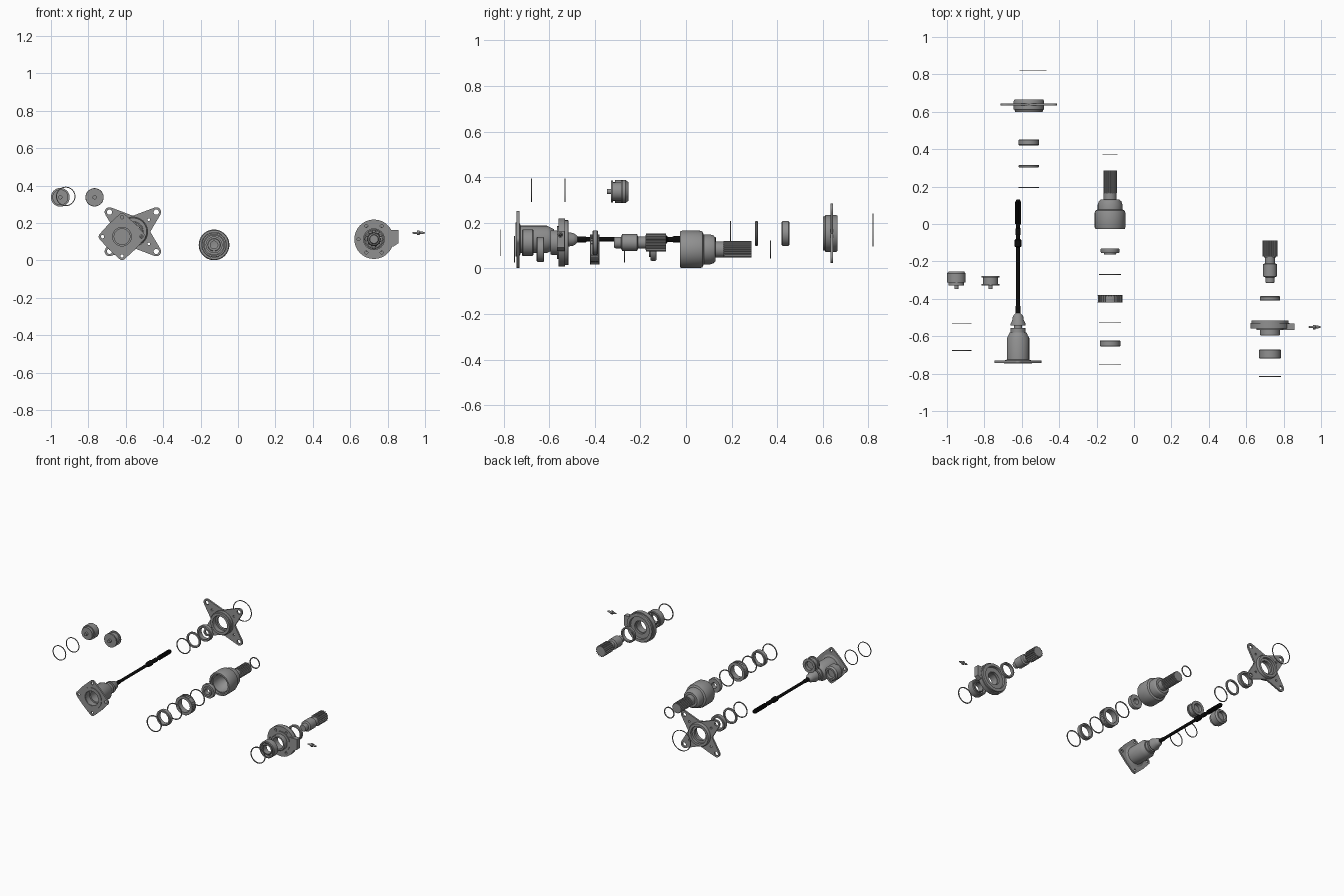
import bpy, bmesh, math
from mathutils import Matrix, Vector

if "Cube" in bpy.data.objects:
    bpy.data.objects.remove(bpy.data.objects["Cube"])

def material(name, v):
    m = bpy.data.materials.new(name)
    m.diffuse_color = (v, v, v, 1)
    m.use_nodes = True
    m.node_tree.nodes["Principled BSDF"].inputs["Base Color"].default_value = m.diffuse_color
    return m

GREY = material("steel_grey", 0.28)
BLACK = material("black_steel", 0.004)

def finish(name, bm, mat, loc=(0, 0, 0)):
    bmesh.ops.remove_doubles(bm, verts=bm.verts, dist=1e-5)
    bmesh.ops.recalc_face_normals(bm, faces=bm.faces)
    me = bpy.data.meshes.new(name)
    bm.to_mesh(me)
    bm.free()
    me.materials.append(mat)
    ob = bpy.data.objects.new(name, me)
    ob.location = loc
    bpy.context.collection.objects.link(ob)
    return ob

def lathe(name, cx, cz, pts, mat=GREY, n=48):
    """Turn (y, radius) points round a y axis; loops that start off the axis are closed rings."""
    bm = bmesh.new()
    rows = [[bm.verts.new((r * math.cos(2 * math.pi * i / n), y, r * math.sin(2 * math.pi * i / n)))
             for i in range(n)] for y, r in pts]
    pairs = list(zip(rows, rows[1:]))
    if pts[0][1] > 0:
        pairs.append((rows[-1], rows[0]))
    for a, b in pairs:
        for i in range(n):
            j = (i + 1) % n
            bm.faces.new((a[i], a[j], b[j], b[i]))
    bmesh.ops.dissolve_degenerate(bm, dist=1e-6, edges=bm.edges)
    return finish(name, bm, mat, (cx, 0, cz))

def ring(name, cx, cz, y0, y1, ro, ri):
    c = min(0.004, (y1 - y0) / 4)
    return lathe(name, cx, cz, [(y0, ri), (y0, ro - c), (y0 + c, ro), (y1 - c, ro), (y1, ro - c), (y1, ri)])

def thin_ring(name, cx, cz, y, r, w=0.007):
    return lathe(name, cx, cz, [(y - .002, r - w), (y - .002, r), (y + .002, r), (y + .002, r - w)])

def spline(name, cx, cz, y0, y1, r, depth, teeth, mat=GREY):
    """Toothed rod along y."""
    bm = bmesh.new()
    vs = []
    for i in range(teeth * 4):
        a = 2 * math.pi * i / (teeth * 4)
        q = r if i % 4 < 2 else r - depth
        vs.append(bm.verts.new((q * math.cos(a), y0, q * math.sin(a))))
    f = bm.faces.new(vs)
    new = bmesh.ops.extrude_face_region(bm, geom=[f])["geom"]
    bmesh.ops.translate(bm, vec=(0, y1 - y0, 0), verts=[v for v in new if isinstance(v, bmesh.types.BMVert)])
    bm.faces.ensure_lookup_table()
    if not f.is_valid or len([g for g in bm.faces if len(g.verts) > 4]) < 2:
        bm.faces.new(vs)
    return finish(name, bm, mat, (cx, 0, cz))

def balls(name, cx, cz, y, radius, r, n):
    bm = bmesh.new()
    for i in range(n):
        a = 2 * math.pi * i / n
        m = Matrix.Translation((radius * math.cos(a), y, radius * math.sin(a)))
        bmesh.ops.create_uvsphere(bm, u_segments=12, v_segments=8, radius=r, matrix=m)
    return finish(name, bm, GREY, (cx, 0, cz))

def circle(x, z, r, n=20):
    return [(x + r * math.cos(2 * math.pi * i / n), z + r * math.sin(2 * math.pi * i / n)) for i in range(n)]

def eared_outline(base, ears, ear_r, n=160):
    """Disc with tapering ears, traced as a polar outline."""
    out = []
    for i in range(n):
        u = Vector((math.cos(2 * math.pi * i / n), math.sin(2 * math.pi * i / n)))
        best = base
        for e in ears:
            for k in range(1, 31):
                t = k / 30
                p, q = Vector(e) * t, base + (ear_r - base) * t
                c = p.cross(u)
                if p.dot(u) > 0 and abs(c) < q:
                    best = max(best, p.dot(u) + math.sqrt(q * q - c * c))
        out.append(tuple(u * best))
    return out

def plate(name, cx, cz, y0, y1, loops):
    """Flat plate with holes, standing in the xz plane."""
    cu = bpy.data.curves.new(name, 'CURVE')
    cu.dimensions, cu.fill_mode, cu.extrude = '2D', 'BOTH', (y1 - y0) / 2
    for lp in loops:
        s = cu.splines.new('POLY')
        s.points.add(len(lp) - 1)
        for p, (x, z) in zip(s.points, lp):
            p.co = (x, z, 0, 1)
        s.use_cyclic_u = True
    tmp = bpy.data.objects.new(name + "_tmp", cu)
    bpy.context.collection.objects.link(tmp)
    bpy.context.view_layer.update()
    me = bpy.data.meshes.new_from_object(tmp.evaluated_get(bpy.context.evaluated_depsgraph_get()))
    bpy.data.objects.remove(tmp)
    bm = bmesh.new()
    bm.from_mesh(me)
    bmesh.ops.rotate(bm, verts=bm.verts, matrix=Matrix.Rotation(math.pi / 2, 3, 'X'))
    return finish(name, bm, GREY, (cx, (y0 + y1) / 2, cz))

# --- Axis A: flanged housing with black drive rod
ax, az = -.62, .127
ears = [(.104, 0), (0, .104), (-.104, 0), (0, -.104)]
plate("housing_flange", ax, az, -.743, -.731,
      [eared_outline(.098, ears, .021), circle(0, 0, .05, 48)] + [circle(x, z, .009) for x, z in ears])
lathe("housing_body", ax, az, [
    (-.63, 0), (-.63, .042), (-.70, .042), (-.70, .052), (-.747, .052), (-.747, .075), (-.731, .075),
    (-.725, .06), (-.61, .06), (-.595, .052), (-.58, .045), (-.58, .039), (-.557, .039), (-.557, .022),
    (-.543, .022), (-.543, .04), (-.533, .04), (-.515, .031), (-.495, .028), (-.485, .022), (-.475, .012), (-.475, 0)])
lathe("drive_rod", ax, az, [
    (-.48, 0), (-.48, .013), (-.44, .013), (-.435, .01), (-.125, .01), (-.12, .018), (-.085, .018), (-.08, .011),
    (-.06, .011), (-.055, .014), (-.025, .014), (-.02, .01), (-.01, .01), (-.005, .012), (.125, .012),
    (.132, .008), (.132, 0)], BLACK, 24)
spline("drive_rod_spline", ax, az, .0, .12, .015, .003, 14, BLACK)

# --- Axis B: four-armed flange with its seals
bx, bz = -.562, .153
thin_ring("flange_snap_ring", bx, bz, .195, .055)
ring("flange_washer", bx, bz, .303, .315, .055, .042)
ring("flange_bearing", bx, bz, .42, .453, .055, .04)
arms = [(sx * .125, sz * .105) for sx in (1, -1) for sz in (1, -1)]
plate("arm_flange", bx, bz, .633, .645,
      [eared_outline(.08, arms, .026), circle(0, 0, .05, 48)] + [circle(x, z, .014) for x, z in arms]
      + [circle(x * .68, z * .62, .007) for x, z in arms])
lathe("flange_hub", bx, bz, [
    (.6, .056), (.6, .074), (.61, .076), (.612, .081), (.658, .081), (.665, .077), (.665, .06), (.648, .06),
    (.648, .044), (.632, .044), (.632, .056)])
thin_ring("flange_end_seal", -.54, .168, .82, .073, .005)

# --- Axis C: bell joint with bearings in a row
cx, cz = -.128, .083
lathe("joint_bell", cx, cz, [
    (.075, 0), (.07, .025), (.05, .046), (.02, .057), (-.01, .06), (-.01, .067), (-.027, .067), (-.027, .078),
    (-.018, .082), (.06, .082), (.072, .078), (.078, .066), (.105, .066), (.122, .06), (.13, .05), (.13, .035),
    (.165, .035), (.17, .031), (.285, .031), (.285, 0)])
spline("joint_spline", cx, cz, .165, .287, .036, .004, 24)
thin_ring("joint_end_ring", cx, cz, .37, .04)
lathe("joint_inner_hub", cx, cz, [
    (-.163, .02), (-.163, .032), (-.155, .034), (-.155, .048), (-.15, .05), (-.135, .05), (-.13, .047), (-.13, .02)])
for i, y in enumerate((-.27, -.525, -.752)):
    thin_ring(f"joint_snap_ring_{i + 1}", cx, cz, y, .058)
ring("ball_bearing_race", cx, cz, -.42, -.38, .062, .046)
spline_teeth = 28
for i in range(2):
    ring(f"ball_bearing_lip_{i + 1}", cx, cz, (-.421, -.384)[i], (-.416, -.379)[i], .066, .046)
bm = bmesh.new()
for i in range(spline_teeth):
    m = Matrix.Rotation(2 * math.pi * i / spline_teeth, 4, 'Y') @ Matrix.Translation((.0615, -.4, 0))
    bmesh.ops.create_cube(bm, size=1, matrix=m @ Matrix.Diagonal((.008, .034, .006, 1)))
finish("ball_bearing_ribs", bm, GREY, (cx, 0, cz))
ring("joint_bearing", cx, cz, -.655, -.622, .055, .042)

# --- Axis D: round cover with stub shaft, bearings and bleed screw
dx, dz = .727, .113
lathe("stub_shaft", dx, dz, [
    (-.315, 0), (-.315, .022), (-.31, .025), (-.285, .025), (-.28, .037), (-.215, .037), (-.21, .026), (-.178, .026),
    (-.178, .033), (-.09, .033), (-.09, 0)])
spline("stub_shaft_spline", dx, dz, -.175, -.087, .039, .006, 18)
ring("cover_seal", dx, dz, -.41, -.386, .054, .042)
holes = [(.082 * math.cos(k * math.pi / 3), .082 * math.sin(k * math.pi / 3)) for k in range(6)]
plate("cover_disc", dx, dz, -.56, -.53,
      [circle(0, 0, .105, 72), circle(0, 0, .045, 48)] + [circle(x, z, .008) for x, z in holes])
lathe("cover_hub", dx, dz, [
    (-.595, .04), (-.595, .051), (-.59, .054), (-.566, .054), (-.566, .072), (-.53, .072), (-.53, .098),
    (-.517, .098), (-.515, .095), (-.515, .078), (-.545, .074), (-.545, .04)])
plate("cover_port", dx, dz, -.566, -.532,
      [[(.07, -.038), (.105, -.038), (.13, -.022), (.13, .05), (.07, .05)]])
ring("cover_bearing_outer", dx, dz, -.72, -.67, .058, .047)
ring("cover_bearing_inner", dx, dz, -.715, -.675, .036, .03)
balls("cover_bearing_balls", dx, dz, -.695, .0415, .0085, 12)
thin_ring("cover_snap_ring", dx, dz, -.815, .058)
screw = lathe("bleed_screw", 0, 0, [
    (-.034, 0), (-.034, .003), (-.024, .006), (-.01, .006), (-.008, .012), (.004, .012), (.006, .007), (.02, .007),
    (.034, .002), (.034, 0)], GREY, 12)
screw.rotation_euler.z = -math.pi / 2
screw.location = (.966, -.551, .147)

# --- Pistons and their rings
px, pz = -.95, .337
lathe("piston_large", px, pz, [
    (-.347, 0), (-.347, .011), (-.33, .011), (-.33, .042), (-.312, .042), (-.312, .05), (-.265, .05), (-.253, .041),
    (-.253, .03), (-.275, .03), (-.275, 0)])
lathe("piston_small", -.767, pz, [
    (-.347, 0), (-.347, .011), (-.33, .011), (-.33, .048), (-.32, .048), (-.32, .04), (-.286, .04), (-.286, .049),
    (-.277, .049), (-.277, .03), (-.3, .03), (-.3, 0)])
for i, y in enumerate((-.53, -.677)):
    thin_ring(f"piston_ring_{i + 1}", -.921, .342, y, .052, .005)

# Smooth turned surfaces, keep machined edges sharp
for ob in bpy.context.collection.objects:
    ob.select_set(True)
    bpy.context.view_layer.objects.active = ob
bpy.ops.object.shade_smooth_by_angle(angle=math.radians(30))
